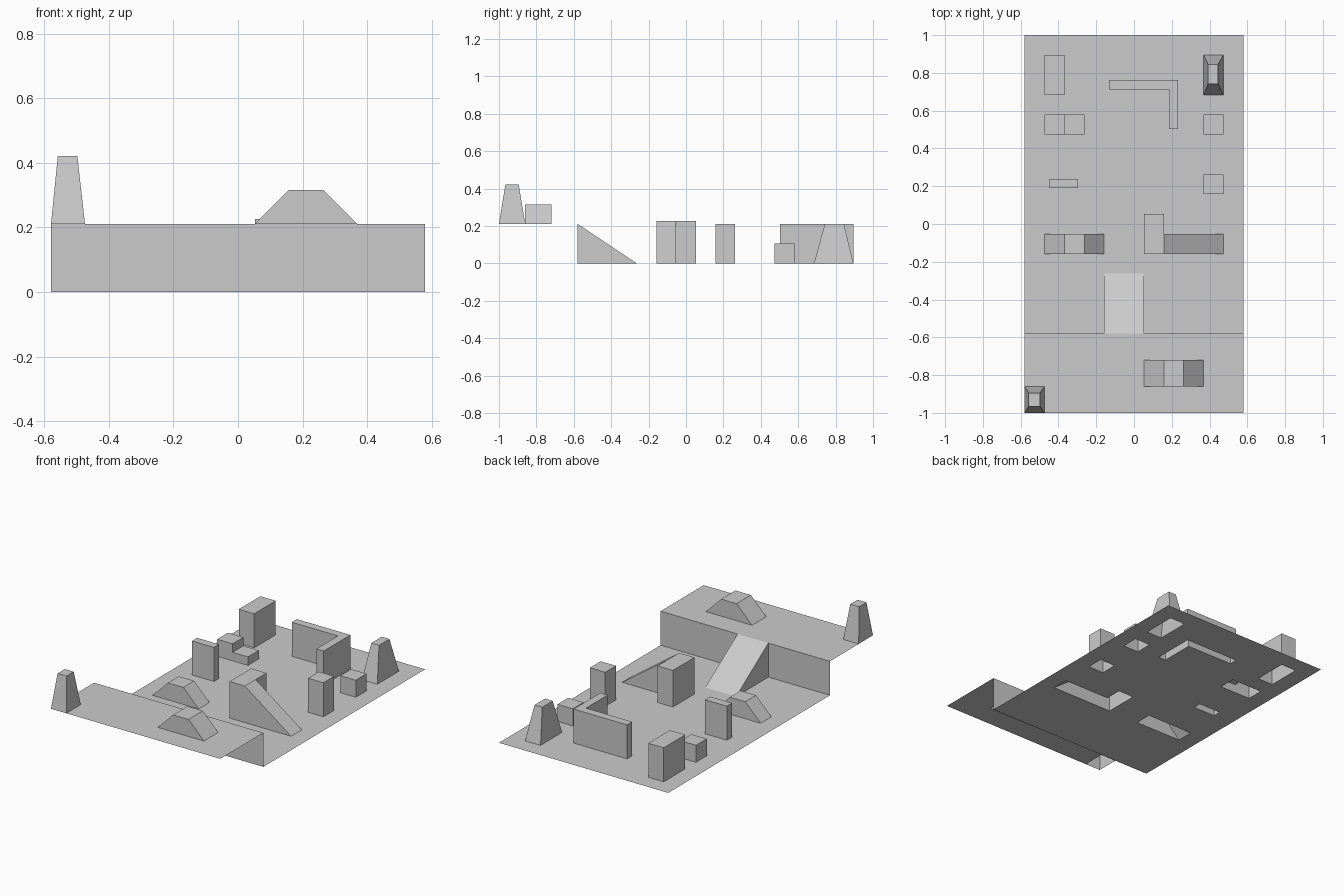
import bpy

if "Cube" in bpy.data.objects:
    bpy.data.objects.remove(bpy.data.objects["Cube"])

U = 1 / 19  # layout module: the arena is 38 modules long and 22 wide
DECK = 4    # height of the raised deck in modules


def make(name, verts, faces):
    me = bpy.data.meshes.new(name)
    me.from_pydata([(x * U, y * U, z * U) for x, y, z in verts], [], faces)
    me.update()
    ob = bpy.data.objects.new(name, me)
    bpy.context.collection.objects.link(ob)
    return ob


def sheet(name, x0, x1, y0, y1, z, holes):
    """Flat ground with rectangular openings under the hollow obstacles."""
    xs = sorted({x0, x1, *(v for h in holes for v in h[:2])})
    ys = sorted({y0, y1, *(v for h in holes for v in h[2:])})
    n = len(ys)
    verts = [(x, y, z) for x in xs for y in ys]
    faces = []
    for i in range(len(xs) - 1):
        for j in range(n - 1):
            cx, cy = (xs[i] + xs[i + 1]) / 2, (ys[j] + ys[j + 1]) / 2
            if not any(a < cx < b and c < cy < d for a, b, c, d in holes):
                faces.append((i * n + j, (i + 1) * n + j, (i + 1) * n + j + 1, i * n + j + 1))
    return make(name, verts, faces)


def post(name, outline, z0, z1, top=None, skip=()):
    """Open-bottomed upright from a counter-clockwise outline; top may differ for a taper."""
    n = len(outline)
    verts = [(x, y, z0) for x, y in outline] + [(x, y, z1) for x, y in (top or outline)]
    faces = [(i, (i + 1) % n, n + (i + 1) % n, n + i) for i in range(n) if i not in skip]
    return make(name, verts, faces + [tuple(range(n, 2 * n))])


def rect(x0, x1, y0, y1):
    return [(x0, y0), (x1, y0), (x1, y1), (x0, y1)]


def prism(name, profile, b0, b1, skip=(), along_y=False):
    """Open-bottomed profile (a, z) extruded sideways from b0 to b1."""
    n = len(profile)
    verts = [(a, b, z) for b in (b0, b1) for a, z in profile]
    if along_y:
        verts = [(-b, a, z) for a, b, z in verts]
    faces = [(i, i + 1, n + i + 1, n + i) for i in range(n - 1) if i not in skip]
    faces += [tuple(reversed(range(n))), tuple(range(n, 2 * n))]
    return make(name, verts, faces)


# Ground, raised deck and the wall between them
sheet("floor", -11, 11, -11, 19, 0, [
    (-9, -7, 13, 17), (7, 9, 13, 17), (-9, -5, 9, 11), (7, 9, 9, 11),
    (7, 9, 3, 5), (-8.5, -5.65, 3.6, 4.55), (-9, -3, -3, -1),
    (1, 3, -3, 1), (3, 9, -3, -1), (-2.5, 4.45, 13.55, 14.5), (3.5, 4.45, 9.55, 13.55)])
sheet("deck", -11, 11, -19, -11, DECK, [(-11, -9, -19, -16.33), (1, 7, -16.33, -13.67)])
make("deck_wall", [(-11, -11, 0), (11, -11, 0), (11, -11, DECK), (-11, -11, DECK)], [(3, 2, 1, 0)])

# Ramp from the deck to the floor
prism("deck_ramp", [(-11, 0), (-11, DECK), (-5, 0)], -1, 3, skip=(0,), along_y=True)

# Tapered towers
post("deck_tower", rect(-11, -9, -19, -16.33), DECK, 8, rect(-10.6, -9.45, -18.35, -17))
post("floor_tower", rect(7, 9, 13, 17), 0, 4, rect(7.45, 8.45, 14.1, 16.05))

# Flat-topped mounds
for name, x, y0, y1, z in (("deck_mound", 1, -16.33, -13.67, DECK), ("floor_mound", -9, -3, -1, 0)):
    prism(name, [(x, z), (x + 2, z + 2), (x + 4, z + 2), (x + 6, z)], y0, y1)

# Plain blocks
for name, box, h in (("tall_block", (-9, -7, 13, 17), 4), ("low_block", (7, 9, 9, 11), 2),
                     ("square_pillar", (7, 9, 3, 5), 4), ("thin_pillar", (-8.5, -5.65, 3.6, 4.55), 4)):
    post(name, rect(*box), 0, h)

# Two-step block
prism("step_block", [(-9, 0), (-9, 2), (-7, 2), (-7, 1), (-5, 1), (-5, 0)], 9, 11)

# L-shaped wall
post("corner_wall", [(-2.5, 13.55), (3.5, 13.55), (3.5, 9.55), (4.45, 9.55), (4.45, 14.5), (-2.5, 14.5)], 0, 4)

# Block with a side ramp, joined into one hollow
post("ramp_block", [(1, -3), (3, -3), (3, -1), (3, 1), (1, 1)], 0, 4.3, skip=(1,))
prism("side_ramp", [(3, 0), (3, 4.3), (9, 0)], -3, -1, skip=(0,))
